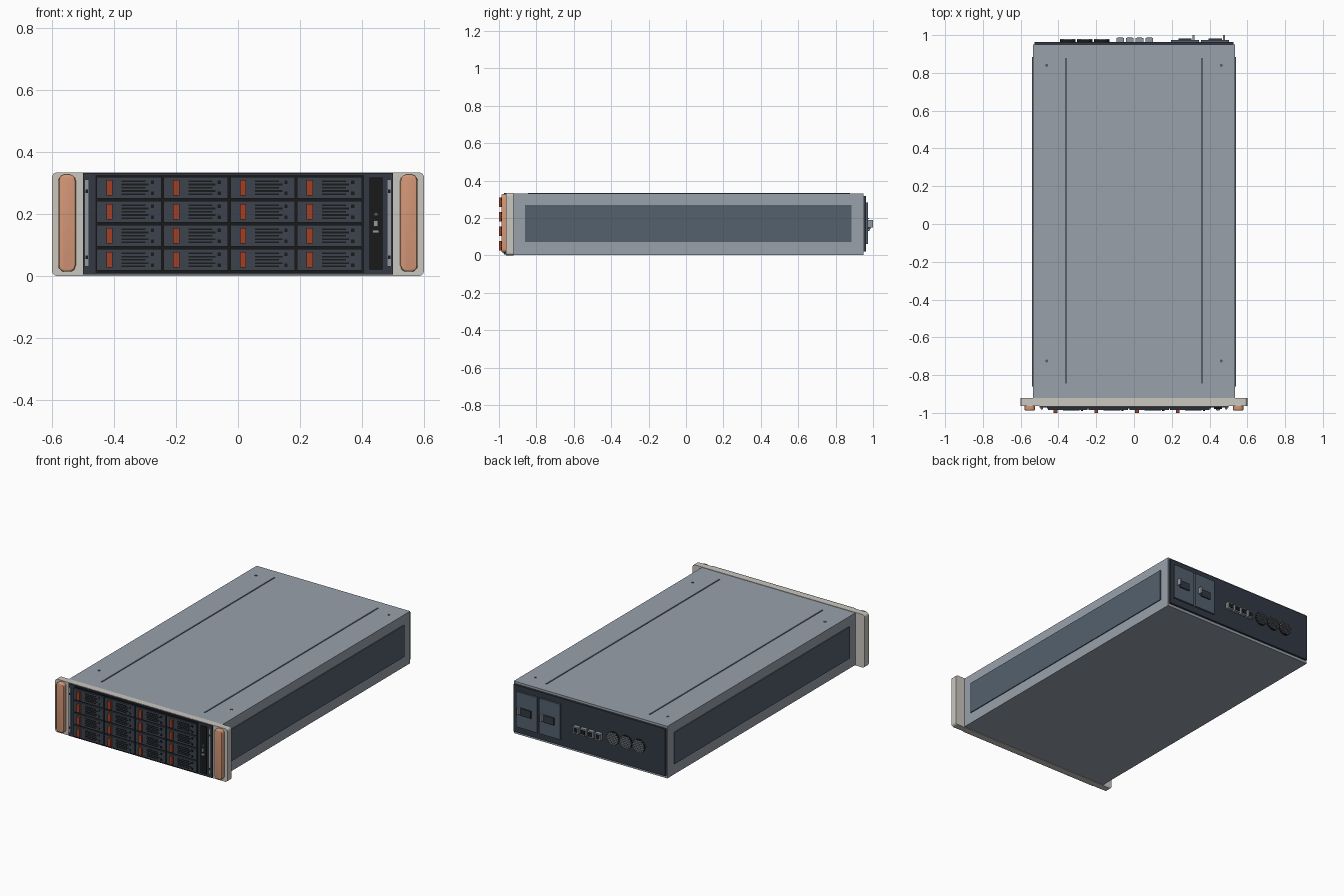
import bpy, bmesh, math
from mathutils import Matrix, Vector

cube = bpy.data.objects.get("Cube")
if cube:
    bpy.data.objects.remove(cube, do_unlink=True)


def material(name, r, g, b):
    def lin(c):
        c /= 255
        return c / 12.92 if c <= 0.04045 else ((c + 0.055) / 1.055) ** 2.4
    colour = (lin(r), lin(g), lin(b), 1)
    m = bpy.data.materials.new(name)
    m.use_nodes = True
    m.diffuse_color = colour
    m.node_tree.nodes["Principled BSDF"].inputs["Base Color"].default_value = colour
    return m


CASE = material("case grey", 152, 161, 170)
PANEL = material("slate blue", 84, 97, 110)
DARK = material("dark navy", 50, 56, 67)
BAY = material("bay charcoal", 60, 66, 77)
BLACK = material("black", 25, 26, 27)
RED = material("latch red", 160, 64, 38)
COPPER = material("copper", 213, 152, 120)
BEIGE = material("warm white", 203, 199, 192)
STEEL = material("light steel", 146, 154, 164)


def finish(name, bm, mat):
    mesh = bpy.data.meshes.new(name)
    bmesh.ops.recalc_face_normals(bm, faces=bm.faces)
    bm.to_mesh(mesh)
    bm.free()
    mesh.materials.append(mat)
    ob = bpy.data.objects.new(name, mesh)
    bpy.context.collection.objects.link(ob)
    return ob


def add_box(bm, x, y, z):
    """Each argument is a (low, high) pair."""
    ranges = (x, y, z)
    centre = Vector([(a + b) / 2 for a, b in ranges])
    size = Matrix.Diagonal([b - a for a, b in ranges] + [1])
    return bmesh.ops.create_cube(bm, size=1, matrix=Matrix.Translation(centre) @ size)["verts"]


def boxes(name, mat, *specs):
    bm = bmesh.new()
    for spec in specs:
        add_box(bm, *spec)
    return finish(name, bm, mat)


def rounded(name, mat, x, y, z, radius, soft=0):
    """Box with corners rounded as seen from the front, optionally soft rims."""
    bm = bmesh.new()
    add_box(bm, x, y, z)
    along_y = [e for e in bm.edges
               if abs(e.verts[0].co.y - e.verts[1].co.y) > 1e-5]
    bmesh.ops.bevel(bm, geom=along_y, offset=radius, segments=5, profile=0.5, affect='EDGES')
    if soft:
        rim = [e for e in bm.edges if all(abs(v.co.y - y[0]) < 1e-5 for v in e.verts)]
        bmesh.ops.bevel(bm, geom=rim, offset=soft, segments=3, profile=0.5, affect='EDGES')
    return finish(name, bm, mat)


def discs(name, mat, centres, radius, depth, axis):
    bm = bmesh.new()
    turn = Matrix.Rotation(math.pi / 2, 4, 'X') if axis == 'Y' else Matrix()
    for c in centres:
        bmesh.ops.create_cone(bm, cap_ends=True, segments=24, radius1=radius, radius2=radius,
                              depth=depth, matrix=Matrix.Translation(c) @ turn)
    return finish(name, bm, mat)


def span(c, w):
    return (c - w / 2, c + w / 2)


SIDES = (-1, 1)

# Case, side panels, roof seams and screws
boxes("case", CASE, ((-.535, .535), (-.93, .95), (.003, .331)))
boxes("side_panels", PANEL, *[(span(s * .536, .01), (-.86, .885), (.07, .27)) for s in SIDES])
boxes("roof_seams", PANEL, *[(span(s * .36, .009), (-.845, .878), (.328, .334)) for s in SIDES])
discs("roof_screws", PANEL, [(s * .462, y, .331) for s in SIDES for y in (.84, -.725)],
      .008, .005, 'Z')

# Front plate, dark fascia and grab handles
rounded("front_plate", BEIGE, (-.6, .6), (-.963, -.922), (0, .334), .016)
boxes("front_fascia", DARK, ((-.5, .5), (-.972, -.96), (.004, .332)))
for s, side in zip(SIDES, ("right", "left")):
    grip = rounded(side + "_grab_handle", COPPER, span(s * .5515, .056), (-.987, -.962),
                   (.014, .327), .02, .007)
    bpy.ops.object.select_all(action='DESELECT')
    grip.select_set(True)
    bpy.context.view_layer.objects.active = grip
    bpy.ops.object.shade_smooth_by_angle()

# Slim rails with their screw holes
boxes("rails", STEEL, *[(span(s * .488, .013), (-.979, -.971), (.03, .311)) for s in SIDES])
boxes("rail_holes", BLACK, *[(span(s * .488, .009), (-.981, -.978), span(z, .012))
                             for s in SIDES for z in (.273, .06)])

# Grid of drive bays
boxes("bay_backing", BLACK, ((-.46, .407), (-.976, -.971), (.009, .326)))
trays, latches, slots, lamps = [], [], [], []
for col in range(4):
    for row in range(4):
        x = -.456 + col * .2155
        z = .052 + row * .0775
        trays.append(((x, x + .209), (-.986, -.974), span(z, .07)))
        latches.append(((x + .031, x + .051), (-1, -.985), span(z, .051)))
        for i in range(5):
            end = .168 if i % 2 else .158
            slots.append(((x + .08, x + end), (-.988, -.985), span(z + (i - 2) * .0105, .005)))
        lamps += [(span(x + .18, .011), (-.989, -.985), span(z + d * .018, .011)) for d in SIDES]
boxes("drive_trays", BAY, *trays)
boxes("drive_latches", RED, *latches)
boxes("drive_vents", BLACK, *slots)
boxes("drive_lamps", BLACK, *lamps)

# Control strip
boxes("control_strip", BLACK, ((.424, .466), (-.979, -.971), (.02, .318)))
boxes("control_buttons", STEEL, (span(.445, .014), (-.987, -.978), span(.169, .02)),
      (span(.445, .021), (-.985, -.978), span(.143, .01)))
boxes("control_lamp", PANEL, (span(.445, .009), (-.982, -.978), span(.199, .009)))

# Rear panel with two power supplies
boxes("rear_panel", DARK, ((-.528, .528), (.948, .963), (.02, .317)))
supplies = (.27, .43)
boxes("power_supplies", PANEL, *[(span(x, .148), (.962, .974), (.06, .283)) for x in supplies])
boxes("power_sockets", DARK, *[(span(x, .07), (.973, .982), span(.165, .046)) for x in supplies])
boxes("power_tabs", STEEL, *[(span(x + .046, .01), (.973, 1), span(.17, .04)) for x in supplies])

# Rear ports
ports = [-.073 + i * .051 for i in range(4)]
boxes("port_shells", STEEL, *[(span(x, .04), (.962, .985), span(.155, .042)) for x in ports])
boxes("port_openings", BLACK, *[(span(x, .028), (.984, .987), span(.155, .028)) for x in ports])

# Round rear fans with barred grilles
fans = [-.17, -.26, -.35]
discs("fan_discs", BLACK, [(x, .967, .165) for x in fans], .041, .012, 'Y')
bars = []
for x in fans:
    for i in range(-3, 4):
        dz = i * .011
        half = math.sqrt(.041 ** 2 - dz ** 2)
        bars.append((span(x, 2 * half), (.972, .979), span(.165 + dz, .005)))
boxes("fan_grilles", STEEL, *bars)
